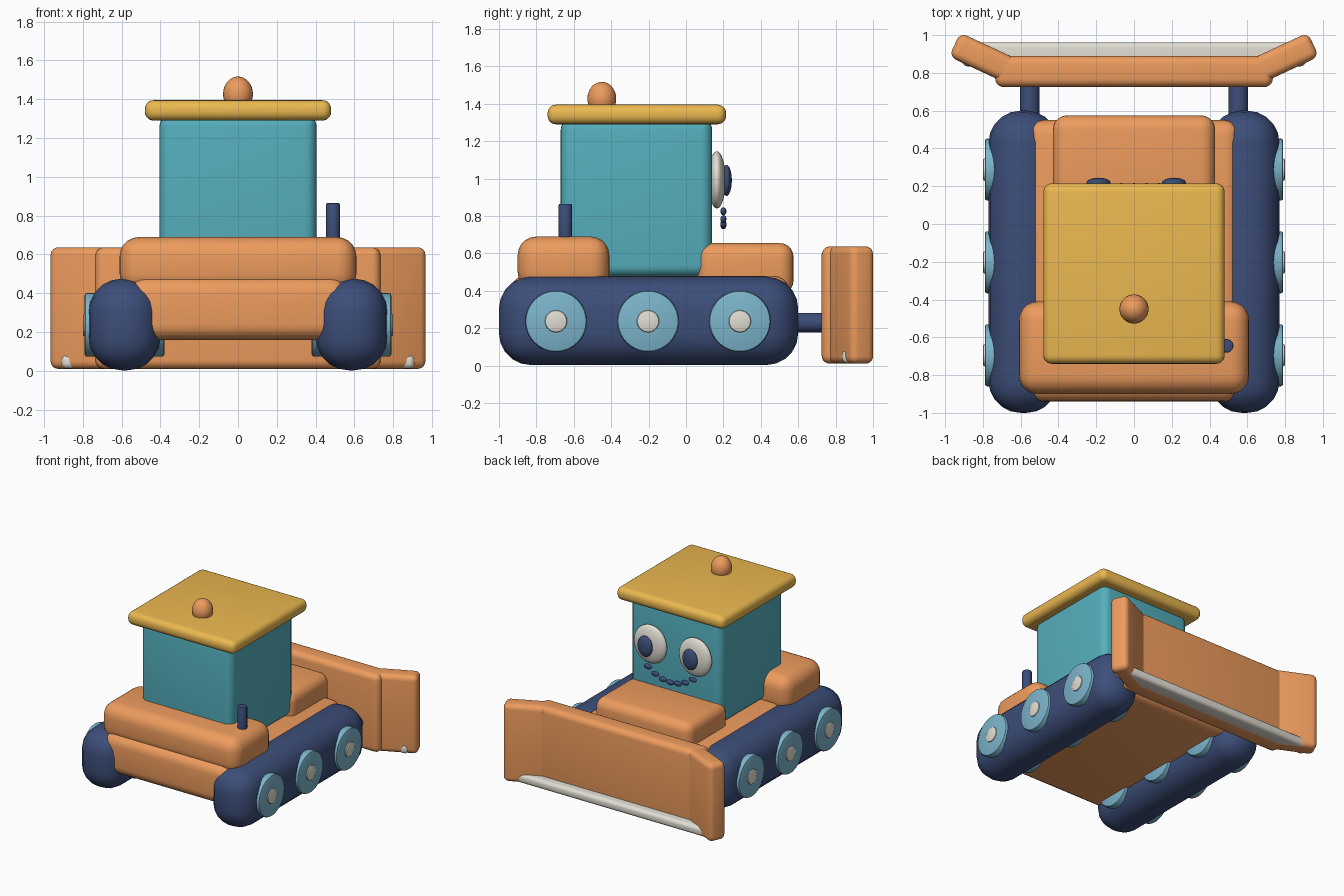
import bpy
from math import radians

if "Cube" in bpy.data.objects:
    bpy.data.objects.remove(bpy.data.objects["Cube"])


def colour(name, r, g, b):
    m = bpy.data.materials.new(name)
    m.diffuse_color = (r, g, b, 1)
    m.use_nodes = True
    m.node_tree.nodes["Principled BSDF"].inputs["Base Color"].default_value = m.diffuse_color
    return m


ORANGE = colour("orange", .85, .33, .11)
NAVY = colour("navy", .045, .075, .19)
TEAL = colour("teal", .09, .43, .51)
YELLOW = colour("yellow", .83, .48, .08)
SKY = colour("sky_blue", .2, .46, .6)
CREAM = colour("cream", .75, .73, .65)


def finish(name, mat, bevel=0, segments=5):
    ob = bpy.context.object
    ob.name = name
    ob.data.materials.append(mat)
    bpy.ops.object.transform_apply(location=False, rotation=False, scale=True)
    if bevel:
        mod = ob.modifiers.new("Bevel", 'BEVEL')
        mod.width = bevel
        mod.segments = segments
        mod.limit_method = 'ANGLE'
        bpy.ops.object.modifier_apply(modifier=mod.name)
    bpy.ops.object.shade_smooth_by_angle(angle=radians(35))
    return ob


def box(name, mat, x, y, z, bevel, turn=0):
    """Rounded box from (min, max) ranges."""
    bpy.ops.mesh.primitive_cube_add(
        size=1, location=[(a + b) / 2 for a, b in (x, y, z)], rotation=(0, 0, turn))
    bpy.context.object.scale = [b - a for a, b in (x, y, z)]
    return finish(name, mat, bevel)


def rod(name, mat, loc, radius, depth, axis, bevel=0):
    rot = {'X': (0, radians(90), 0), 'Y': (radians(90), 0, 0), 'Z': (0, 0, 0)}[axis]
    bpy.ops.mesh.primitive_cylinder_add(
        vertices=40, radius=radius, depth=depth, location=loc, rotation=rot)
    return finish(name, mat, bevel, 2)


def ball(name, mat, loc, radii):
    bpy.ops.mesh.primitive_uv_sphere_add(segments=32, ring_count=16, radius=1, location=loc)
    bpy.context.object.scale = radii
    return finish(name, mat)


# chassis, rear deck and front hood
box("chassis", ORANGE, (-.56, .56), (-.94, .55), (.16, .48), .08)
box("rear_deck", ORANGE, (-.61, .61), (-.90, -.41), (.40, .69), .1)
box("front_hood", ORANGE, (-.43, .43), (.06, .575), (.38, .655), .075)

# cab, roof, beacon and exhaust
box("cab", TEAL, (-.405, .405), (-.67, .14), (.475, 1.32), .06)
box("roof", YELLOW, (-.48, .48), (-.74, .215), (1.29, 1.395), .045)
ball("beacon", ORANGE, (0, -.45, 1.427), (.077, .077, .09))
rod("exhaust", NAVY, (.49, -.645, .73), .036, .27, 'Z', .008)

# tracks, wheels, push arms and blade wings on both sides
for side, s in (("left", -1), ("right", 1)):
    cx = s * .585
    box(f"{side}_track", NAVY, (cx - .185, cx + .185), (-1, .6), (.003, .475), .17)
    for i, y in enumerate((-.695, -.203, .288)):
        rod(f"{side}_wheel_{i + 1}", SKY, (cx, y, .237), .164, .41, 'X', .012)
        rod(f"{side}_hub_{i + 1}", CREAM, (s * .76, y, .237), .06, .08, 'X', .012)
    rod(f"{side}_push_arm", NAVY, (s * .552, .64, .23), .052, .32, 'Y')
    wx = s * .8
    box(f"{side}_blade_wing", ORANGE, (wx - .165, wx + .165), (.81, .95),
        (.01, .637), .04, s * radians(25))

# blade and its cutting edge
box("blade", ORANGE, (-.735, .735), (.725, .89), (.01, .637), .045)
box("cutting_edge", CREAM, (-.91, .91), (.835, .962), (.012, .085), .028)

# eyes and pupils
for side, s in (("left", -1), ("right", 1)):
    ball(f"{side}_eye", CREAM, (s * .2, .165, .993), (.143, .047, .153))
    ball(f"{side}_pupil", NAVY, (s * .2 + .012, .217, .99), (.064, .028, .083))

# smile made of beads
for i in range(7):
    t = (i - 3) / 3
    ball(f"smile_bead_{i + 1}", NAVY, (t * .2, .2, .75 + .075 * t * t), (.034, .016, .021))
